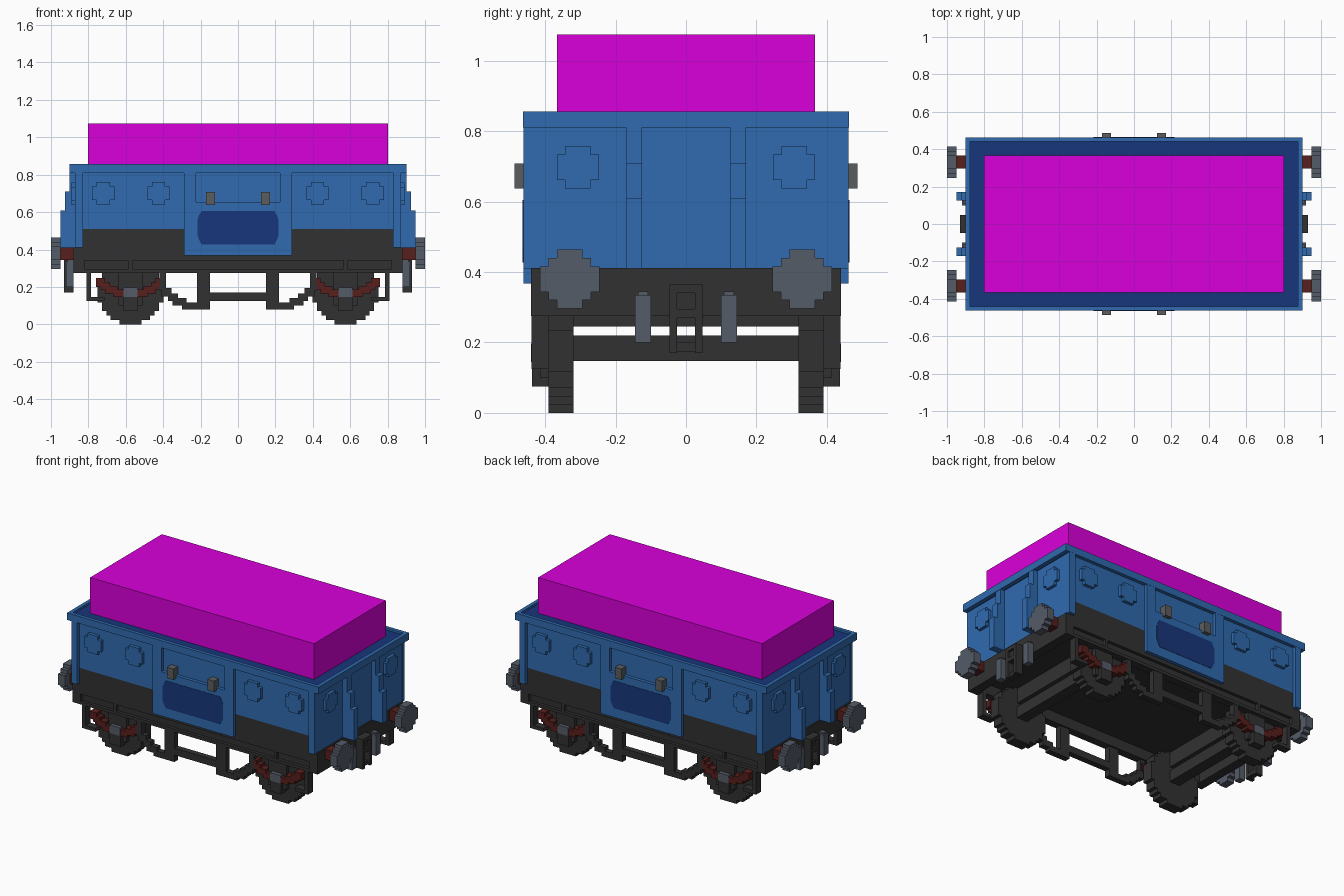
import bpy, bmesh, math
from mathutils import Vector

old = bpy.data.objects.get("Cube")
if old:
    bpy.data.objects.remove(old, do_unlink=True)


def material(name, rgb):
    m = bpy.data.materials.new(name)
    m.use_nodes = True
    m.diffuse_color = (*rgb, 1)
    bsdf = next(n for n in m.node_tree.nodes if n.type == "BSDF_PRINCIPLED")
    bsdf.inputs["Base Color"].default_value = (*rgb, 1)
    return m


BLUE = material("body blue", (0.029, 0.145, 0.43))
NAVY = material("dark blue", (0.009, 0.037, 0.2))
MAGENTA = material("load magenta", (0.70, 0.0, 0.70))
BLACK = material("frame black", (0.031, 0.031, 0.031))
STEEL = material("blue grey steel", (0.09, 0.107, 0.14))
GREY = material("hinge grey", (0.105, 0.108, 0.112))
RED = material("red brown", (0.095, 0.014, 0.012))

FOUR = [(sx, sy) for sx in (1, -1) for sy in (1, -1)]
SIDES = [(1, 1), (1, -1)]
ENDS = [(1, 1), (-1, 1)]
ONE = [(1, 1)]


def finish(name, bm, mat):
    bmesh.ops.recalc_face_normals(bm, faces=bm.faces)
    me = bpy.data.meshes.new(name)
    bm.to_mesh(me)
    bm.free()
    me.materials.append(mat)
    ob = bpy.data.objects.new(name, me)
    bpy.context.collection.objects.link(ob)


def boxes(name, mat, specs, copies=ONE):
    """Boxes given as (x0, x1, y0, y1, z0, z1), repeated with mirrored signs."""
    bm = bmesh.new()
    for sx, sy in copies:
        for x0, x1, y0, y1, z0, z1 in specs:
            for v in bmesh.ops.create_cube(bm, size=1)["verts"]:
                v.co = Vector((sx * ((x0 + x1) / 2 + v.co.x * (x1 - x0)),
                               sy * ((y0 + y1) / 2 + v.co.y * (y1 - y0)),
                               (z0 + z1) / 2 + v.co.z * (z1 - z0)))
    finish(name, bm, mat)


def prisms(name, mat, outline, axis, a, b, centres, copies):
    """Extrude a (horizontal, z) outline along axis from a to b at each centre."""
    bm = bmesh.new()
    for sx, sy in copies:
        for ch, cz in centres:
            rings = []
            for d in (a, b):
                pts = [(ch + h, d) if axis == "y" else (d, ch + h) for h, _ in outline]
                rings.append([bm.verts.new((sx * p[0], sy * p[1], cz + o[1]))
                              for p, o in zip(pts, outline)])
            bm.faces.new(rings[0])
            bm.faces.new(rings[1][::-1])
            n = len(outline)
            for i in range(n):
                j = (i + 1) % n
                bm.faces.new((rings[0][i], rings[1][i], rings[1][j], rings[0][j]))
    finish(name, bm, mat)


def stepped_disc(r, rows):
    """Blocky circle outline made of equal square steps."""
    step = 2 * r / rows
    right = []
    for i in range(rows):
        z0 = -r + i * step
        zm = z0 + step / 2
        w = math.sqrt(r * r - zm * zm)
        w = min(r, (round(w / step - 0.5) + 0.5) * step)
        if right and abs(right[-1][0] - w) < 1e-6:
            right[-1] = (w, z0 + step)
        else:
            right += [(w, z0), (w, z0 + step)]
    return right + [(-x, z) for x, z in reversed(right)]


# Body shell
boxes("body", BLUE, [(-.87, .87, -.44, .44, .51, .815)])
boxes("end_wall_lower", BLUE, [(.83, .87, -.44, .44, .41, .51)], ENDS)
boxes("lower_body", BLACK, [(-.83, .83, -.44, .44, .342, .51)])
boxes("corner_posts", BLUE, [(.83, .872, .44, .462, .41, .81)], FOUR)
boxes("rim_sides", BLUE, [(-.902, .902, .44, .463, .81, .856)], SIDES)
boxes("rim_ends", BLUE, [(.878, .902, -.44, .44, .81, .856)], ENDS)
boxes("deck", NAVY, [(-.878, .878, -.44, .44, .812, .843)])
boxes("load", MAGENTA, [(-.803, .803, -.367, .367, .843, 1.075)])

# Stepped end ribs
boxes("end_ribs", BLUE, [(.87, .90, .125, .17, .41, .81),
                         (.90, .925, .125, .17, .41, .71),
                         (.925, .95, .125, .17, .41, .61)], FOUR)

# Raised blocky studs on the walls
stud = stepped_disc(.06, 5)
prisms("side_studs", BLUE, stud, "y", .44, .461, [(.425, .70), (.72, .70)], FOUR)
prisms("end_studs", BLUE, stud, "x", .87, .89, [(.307, .698)], FOUR)

# Side doors: a recessed upper panel, navy plaque and hinges
boxes("side_doors", BLUE, [(-.29, .29, .43, .462, .367, .655),
                           (.225, .29, .43, .462, .655, .81),
                           (-.29, -.225, .43, .462, .655, .81)], SIDES)
plaque = [(-.195, .427), (.195, .427), (.207, .45), (.217, .475), (.217, .56), (.207, .585),
          (.195, .605), (-.195, .605), (-.207, .585), (-.217, .56), (-.217, .475), (-.207, .45)]
prisms("door_plaques", NAVY, plaque, "y", .455, .464, [(0, 0)], SIDES)
boxes("hinges", GREY, [(.123, .17, .44, .487, .638, .708)], FOUR)

# Chassis: solebars with recessed panels
boxes("solebars", BLACK, [(-.88, .88, .39, .42, .275, .342),
                          (-.88, .88, .42, .44, .275, .295),
                          (-.585, -.565, .42, .44, .295, .342),
                          (.565, .585, .42, .44, .295, .342),
                          (.83, .88, .42, .44, .295, .342),
                          (-.88, -.83, .42, .44, .295, .342)], SIDES)
boxes("buffer_beams", BLACK, [(.82, .88, -.44, .44, .275, .412)], ENDS)
boxes("cross_beams", BLACK, [(AXLE - .035, AXLE + .035, -.39, .39, .245, .345)
                             for AXLE in (.575,)], ENDS)

# Buffers
boxes("buffer_shafts", RED, [(.88, .95, .297, .365, .345, .41)], FOUR)
prisms("buffer_heads", STEEL, stepped_disc(.084, 7), "x", .95, 1.0, [(.33, .38)], FOUR)

# Coupling hook and hanging rods
boxes("coupling", BLACK, [(.88, .93, .025, .047, .17, .365),
                          (.88, .93, 0, .025, .34, .365),
                          (.88, .93, 0, .025, .27, .295),
                          (.88, .915, 0, .025, .295, .34),
                          (.88, .915, 0, .025, .175, .20)], FOUR)
boxes("hanging_rods", STEEL, [(.88, .92, .10, .145, .20, .335),
                              (.88, .912, .108, .137, .335, .345)], FOUR)

# Wheels and axles
AX = .575
prisms("wheels", BLACK, stepped_disc(.176, 15), "y", .32, .39, [(AX, .176)], FOUR)
boxes("axles", BLACK, [(AX - .037, AX + .037, -.32, .32, .147, .22)], ENDS)
boxes("axle_guards", BLACK, [(AX - .065, AX + .065, .39, .415, .10, .275),
                             (AX - .04, AX + .04, .39, .438, .075, .145)], FOUR)
boxes("axle_boxes", STEEL, [(AX - .037, AX + .037, .40, .44, .145, .197)], FOUR)

# Stepped leaf springs, symmetric about each axle
spring = []
for s in (-1, 1):
    for a, b, z0, z1 in ((.037, .09, .147, .185), (.07, .135, .165, .205),
                         (.11, .16, .185, .225), (.135, .183, .20, .247)):
        x0, x1 = sorted((AX + s * a, AX + s * b))
        spring.append((x0, x1, .39, .437, z0, z1))
boxes("leaf_springs", RED, spring, FOUR)

# Outer wheel brackets
boxes("wheel_brackets", BLACK, [(.785, .81, .39, .439, .125, .28),
                                (.715, .785, .39, .439, .125, .147)], FOUR)

# Stepped truss between the wheels
boxes("truss", BLACK, [(.15, .22, .40, .438, .08, .28),
                       (0, .15, .40, .438, .125, .17),
                       (.22, .30, .40, .438, .08, .117),
                       (.275, .35, .40, .438, .10, .14),
                       (.32, .375, .40, .438, .125, .165),
                       (.355, .41, .40, .438, .15, .195),
                       (.385, .42, .40, .438, .18, .28)], FOUR)
